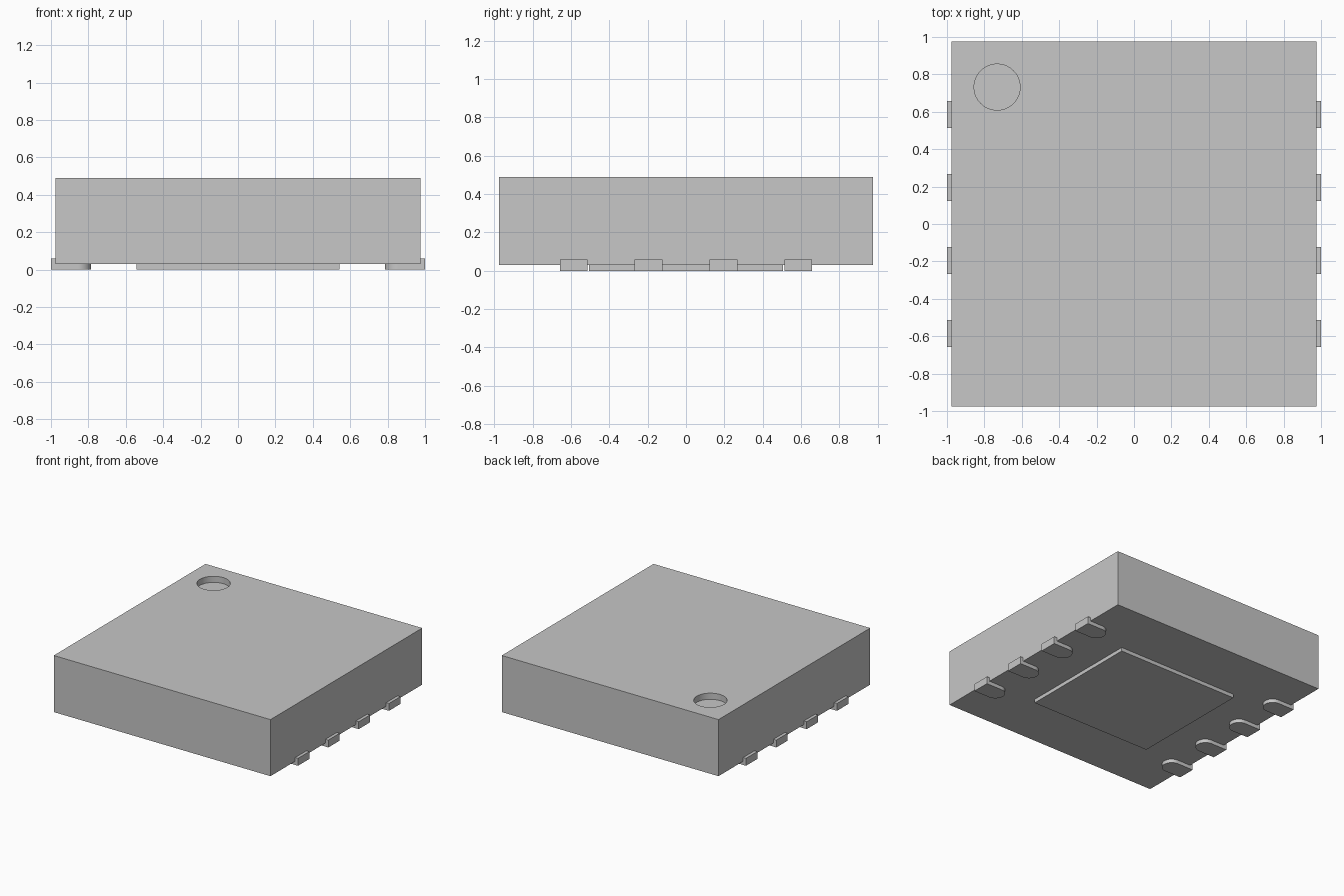
import bpy
import bmesh

default = bpy.data.objects.get("Cube")
if default:
    bpy.data.objects.remove(default, do_unlink=True)

HALF = 0.975      # half width of the body
BASE = 0.03       # underside of the body
TOP = 0.49

grey = bpy.data.materials.new("plain grey")
grey.use_nodes = True
colour = (0.57, 0.57, 0.57, 1)
grey.diffuse_color = colour
grey.node_tree.nodes["Principled BSDF"].inputs["Base Color"].default_value = colour


def finish(name, bm):
    """Turn a bmesh into a named grey object."""
    bmesh.ops.recalc_face_normals(bm, faces=bm.faces)
    mesh = bpy.data.meshes.new(name)
    bm.to_mesh(mesh)
    bm.free()
    mesh.materials.append(grey)
    obj = bpy.data.objects.new(name, mesh)
    bpy.context.collection.objects.link(obj)
    return obj


def box(name, half_x, half_y, z0, z1):
    bm = bmesh.new()
    bmesh.ops.create_cube(bm, size=2)
    for v in bm.verts:
        v.co.x *= half_x
        v.co.y *= half_y
        v.co.z = z1 if v.co.z > 0 else z0
    return finish(name, bm)


def activate(obj):
    bpy.ops.object.select_all(action="DESELECT")
    obj.select_set(True)
    bpy.context.view_layer.objects.active = obj


def smooth(obj):
    activate(obj)
    bpy.ops.object.shade_smooth_by_angle(angle=0.6)


def lead(name, y, inner=0.785, outer=1.0, half_width=0.0725):
    """L-shaped contact with a rounded inner end, mirrored to both sides."""
    profile = [(inner, 0), (outer, 0), (outer, 2 * BASE),
               (HALF, 2 * BASE), (HALF, BASE), (inner, BASE)]
    bm = bmesh.new()
    near, far = [[bm.verts.new((x, y + s * half_width, z)) for x, z in profile]
                 for s in (-1, 1)]
    bm.faces.new(near)
    bm.faces.new(far)
    for i in range(len(profile)):
        j = (i + 1) % len(profile)
        bm.faces.new((near[i], near[j], far[j], far[i]))
    ends = [e for e in bm.edges
            if all(abs(v.co.x - inner) < 1e-4 for v in e.verts)
            and abs(e.verts[0].co.y - e.verts[1].co.y) < 1e-4]
    bmesh.ops.bevel(bm, geom=ends, offset=half_width - 0.001, segments=10,
                    profile=0.5, affect="EDGES")
    obj = finish(name, bm)
    smooth(obj)
    obj.modifiers.new("both sides", "MIRROR")
    return obj


# Body with a round marker dimple sunk into the top
body = box("package_body", HALF, HALF, BASE, TOP)
bpy.ops.mesh.primitive_cylinder_add(vertices=64, radius=0.123, depth=0.1,
                                    location=(-0.732, 0.732, TOP))
cutter = bpy.context.object
cutter.name = "dimple_cutter"
cutter.hide_render = True
cutter.data.materials.append(grey)
cut = body.modifiers.new("dimple", "BOOLEAN")
cut.object = cutter
cut.operation = "DIFFERENCE"
cut.solver = "EXACT"
activate(body)
bpy.ops.object.modifier_apply(modifier=cut.name)
bpy.data.objects.remove(cutter, do_unlink=True)
smooth(body)

# Central pad on the underside
box("thermal_pad", 0.543, 0.505, 0, BASE)

# Four leads along each side
for i in range(4):
    lead(f"lead_pair_{i + 1}", (i - 1.5) * 0.39)
